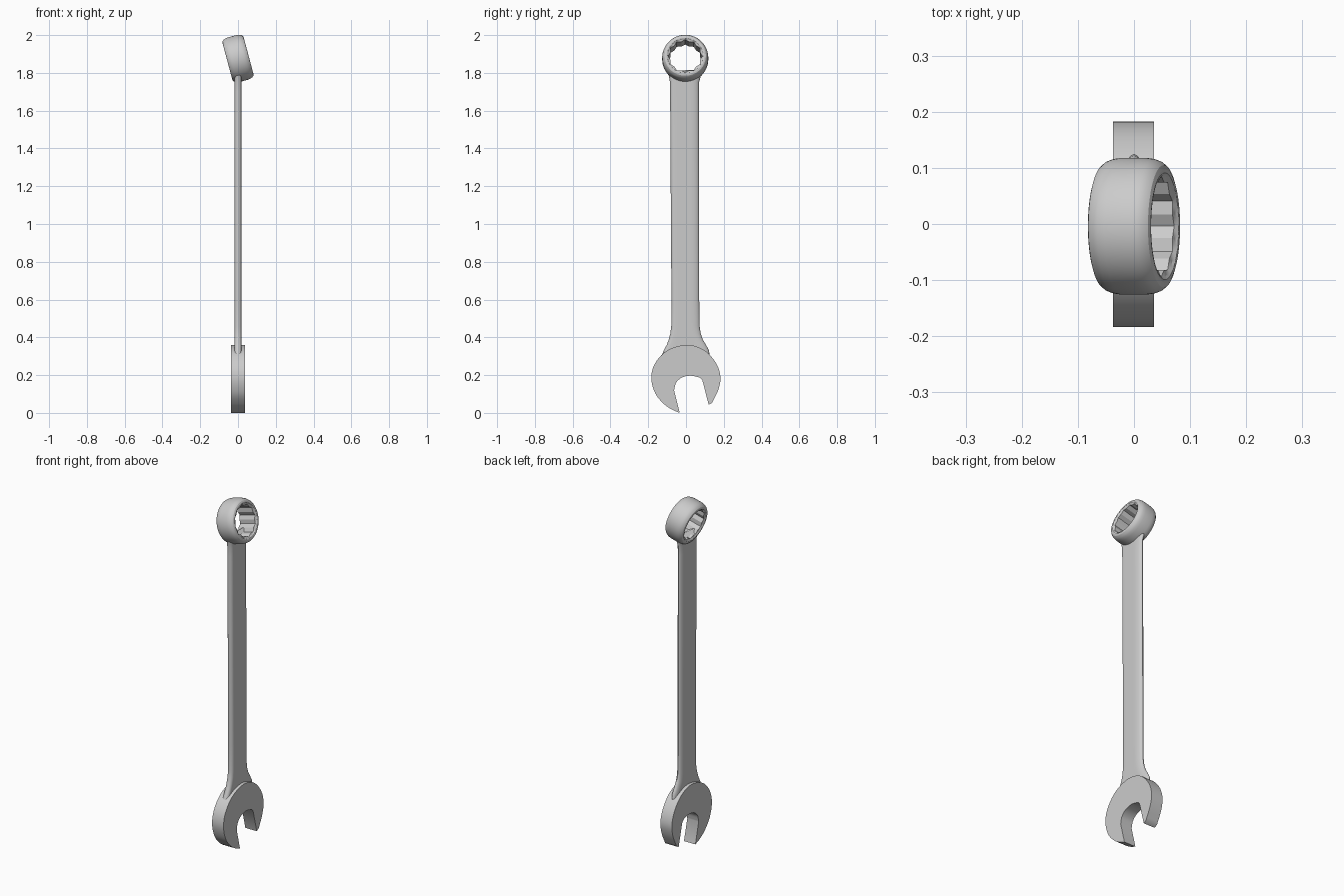
import bpy, bmesh
from math import sin, cos, pi, sqrt, radians
from mathutils import Vector, Matrix

if "Cube" in bpy.data.objects:
    bpy.data.objects.remove(bpy.data.objects["Cube"])


def finish(name, bm, angle=35):
    bmesh.ops.recalc_face_normals(bm, faces=bm.faces[:])
    mesh = bpy.data.meshes.new(name)
    bm.to_mesh(mesh)
    bm.free()
    ob = bpy.data.objects.new(name, mesh)
    bpy.context.collection.objects.link(ob)
    bpy.ops.object.select_all(action='DESELECT')
    ob.select_set(True)
    bpy.context.view_layer.objects.active = ob
    bpy.ops.object.shade_smooth_by_angle(angle=radians(angle))
    return ob


def bridge(bm, loops, closed=False):
    n = len(loops[0])
    pairs = list(zip(loops, loops[1:] + loops[:1])) if closed else list(zip(loops, loops[1:]))
    for a, b in pairs:
        for i in range(n):
            j = (i + 1) % n
            bm.faces.new((a[i], a[j], b[j], b[i]))


def spline(pts, steps=5):
    """Smooth open curve through 2D points."""
    p = [Vector(q) for q in pts]
    p = [2 * p[0] - p[1]] + p + [2 * p[-1] - p[-2]]
    out = []
    for a, b, c, d in zip(p, p[1:], p[2:], p[3:]):
        for k in range(steps):
            t = k / steps
            out.append(0.5 * (2 * b + (c - a) * t + (2 * a - 5 * b + 4 * c - d) * t * t
                              + (3 * b - a - 3 * c + d) * t ** 3))
    return out + [p[-2]]


# Open jaw head: rounded outline with an angled slot, extruded along x
outer = spline([(-.033, 0), (-.075, .018), (-.12, .05), (-.164, .106), (-.184, .185),
                (-.164, .262), (-.10, .33), (0, .36), (.09, .336), (.155, .27),
                (.182, .195), (.172, .125), (.138, .053)])
slot = [Vector((.12, .043)), Vector((.086, .175))]
slot += spline([(.072, .187), (.025, .197), (-.02, .188), (-.052, .16), (-.063, .12)])
bm = bmesh.new()
loops = [[bm.verts.new((x, v.x, v.y)) for v in outer + slot] for x in (-.037, .036)]
bridge(bm, loops)
for l in loops:
    bm.faces.new(l)
finish("open_jaw_head", bm)

# Ring head: rounded lathe outside, twelve-point socket inside
RING_Y, RING_Z, SEG = -.004, 1.876, 72
half = [(.122, 0), (.122, .022), (.120, .036), (.116, .047), (.109, .055), (.101, .058), (.095, .057), (.091, .053)]


def socket_radius(i):
    # straight facets running between corner and valley directions
    step = SEG // 12
    a = 2 * pi * (i % step) / SEG
    w = pi / 12
    a = min(a, 2 * w - a)
    ro, ri = .090, .081
    return ro * ri * sin(w) / (ri * sin(w - a) + ro * sin(a))


profile = [(r, -h) for r, h in half[:0:-1]] + half
bm = bmesh.new()
ang = [2 * pi * i / SEG for i in range(SEG)]
loops = [[bm.verts.new((r * cos(a), r * sin(a), h)) for a in ang] for r, h in profile]
for h in (.05, -.05):
    loops.append([bm.verts.new((socket_radius(i) * cos(a), socket_radius(i) * sin(a), h))
                  for i, a in enumerate(ang)])
bridge(bm, loops, closed=True)
bm.transform(Matrix.Translation((0, RING_Y, RING_Z)) @ Matrix.Rotation(radians(75), 4, 'Y'))
finish("ring_head", bm, 25)

# Shank: flat bar with one broad and one narrow rounded edge, flared at both ends
rows = [(.30, -.13, .125), (.33, -.118, .122), (.36, -.102, .106), (.39, -.091, .088),
        (.42, -.083, .078), (.46, -.078, .072), (.60, -.077, .070), (1.2, -.081, .069),
        (1.70, -.084, .068), (1.75, -.085, .069), (1.775, -.089, .076), (None, -.096, .084)]
THICK, BROAD, NARROW, N = .018, .044, .02, 10


def section(lo, hi):
    pts = []
    for i in range(N + 1):
        a = pi / 2 - pi * i / N
        pts.append((THICK * sin(a), hi - BROAD + BROAD * cos(a)))
    flat_lo, flat_hi = lo + NARROW, hi - BROAD
    inner = [flat_hi + (flat_lo - flat_hi) * k / 6 for k in range(1, 6)]
    pts += [(-THICK, y) for y in inner]
    for i in range(N + 1):
        a = -pi / 2 + pi * i / N
        pts.append((THICK * sin(a), lo + NARROW - NARROW * cos(a)))
    return pts + [(THICK, y) for y in reversed(inner)]


bm = bmesh.new()
loops = []
for z, lo, hi in rows:
    # the last row follows the ring so the shank ends inside its wall
    loops.append([bm.verts.new((x, y, z if z else
                  RING_Z - sqrt(max(.106 ** 2 - (y - RING_Y) ** 2, .0015)))) for x, y in section(lo, hi)])
bridge(bm, loops)
bm.faces.new(loops[0])
bm.faces.new(loops[-1])
finish("shank", bm, 40)
